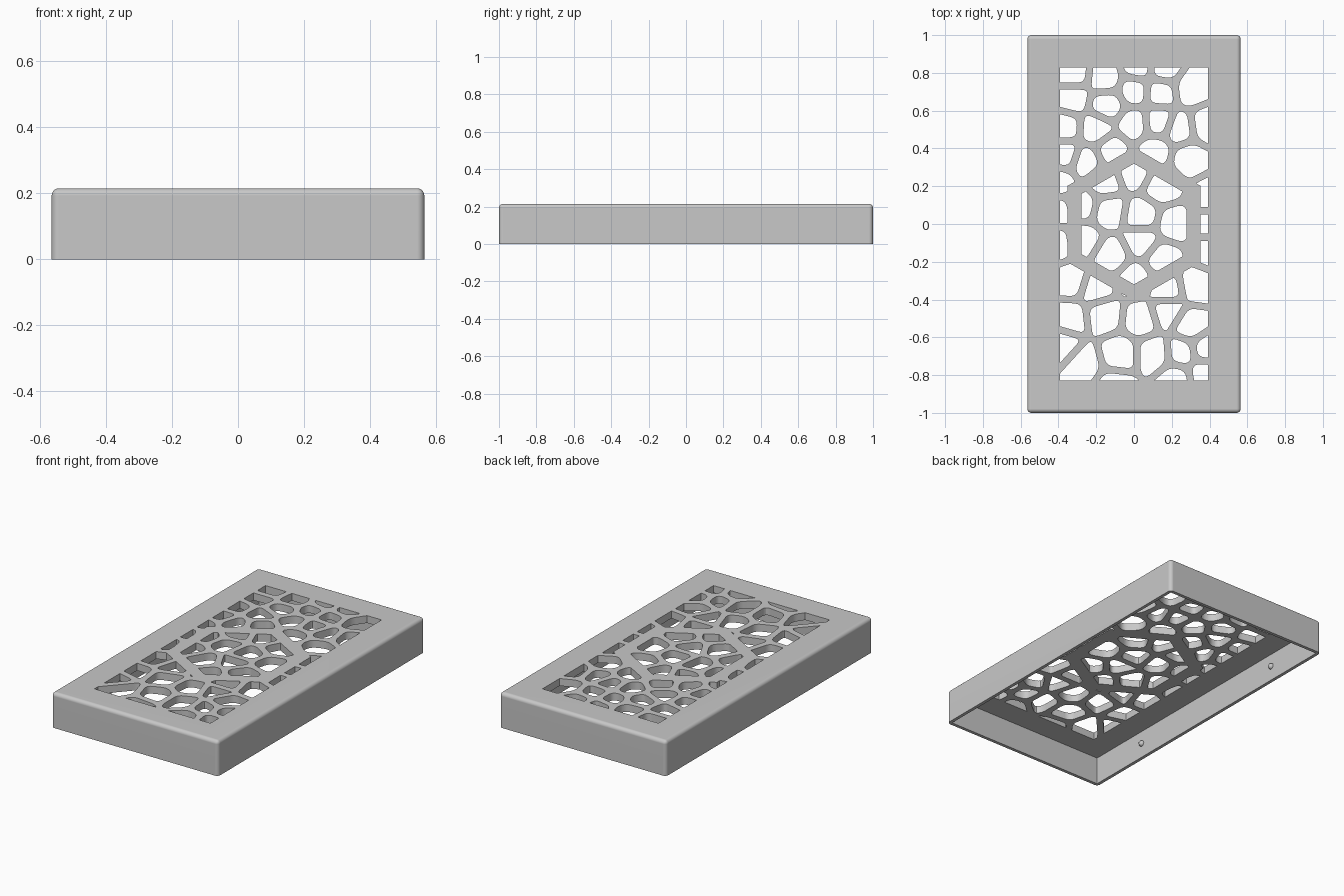
import bpy, bmesh, math
from mathutils import Vector

if "Cube" in bpy.data.objects:
    bpy.data.objects.remove(bpy.data.objects["Cube"], do_unlink=True)

WIDTH, LENGTH, HEIGHT = 1.13, 2.0, 0.215
WALL, TOP = 0.02, 0.045
WINDOW = Vector((0.393, 0.828))
STRUT = 0.019

grey = bpy.data.materials.new("plain_grey")
grey.use_nodes = True
grey.diffuse_color = (0.58, 0.58, 0.58, 1)
grey.node_tree.nodes["Principled BSDF"].inputs["Base Color"].default_value = grey.diffuse_color


def make_object(name, bm):
    bmesh.ops.recalc_face_normals(bm, faces=bm.faces)
    mesh = bpy.data.meshes.new(name)
    bm.to_mesh(mesh)
    bm.free()
    mesh.materials.append(grey)
    obj = bpy.data.objects.new(name, mesh)
    bpy.context.collection.objects.link(obj)
    return obj


def add_box(bm, sx, sy, z0, z1):
    verts = bmesh.ops.create_cube(bm, size=1)["verts"]
    for v in verts:
        v.co = Vector((v.co.x * sx, v.co.y * sy, z0 if v.co.z < 0 else z1))


def add_prism(bm, outline, z0, z1):
    base = bm.faces.new([bm.verts.new((p.x, p.y, z0)) for p in outline])
    top = bmesh.ops.extrude_face_region(bm, geom=[base])["geom"]
    moved = [g for g in top if isinstance(g, bmesh.types.BMVert)]
    bmesh.ops.translate(bm, verts=moved, vec=(0, 0, z1 - z0))


def subtract(target, cutter):
    """Cut one object from another and discard the cutter."""
    cutter.hide_render = True
    mod = target.modifiers.new("cut", "BOOLEAN")
    mod.operation, mod.solver, mod.object = "DIFFERENCE", "EXACT", cutter
    graph = bpy.context.evaluated_depsgraph_get()
    result = bpy.data.meshes.new_from_object(target.evaluated_get(graph))
    target.modifiers.clear()
    target.data = result
    bpy.data.objects.remove(cutter, do_unlink=True)


def clip(poly, point, normal):
    """Keep the part of a polygon behind a line."""
    out = []
    for a, b in zip(poly, poly[1:] + poly[:1]):
        da, db = (a - point).dot(normal), (b - point).dot(normal)
        if da <= 0:
            out.append(a)
        if da * db < 0:
            out.append(a.lerp(b, da / (da - db)))
    return out


def tidy(poly):
    return [p for i, p in enumerate(poly) if (p - poly[i - 1]).length > 0.002]


def round_corners(poly, reach=0.035, steps=4):
    out = []
    for i, p in enumerate(poly):
        ends = []
        for q in (poly[i - 1], poly[(i + 1) % len(poly)]):
            ends.append(p + (q - p).normalized() * min(reach, (q - p).length * 0.45))
        for k in range(steps + 1):
            t = k / steps
            out.append(ends[0].lerp(p, t).lerp(p.lerp(ends[1], t), t))
    return out


def area(poly):
    return abs(sum(a.cross(b) for a, b in zip(poly, poly[1:] + poly[:1]))) / 2


# Centres of the openings: upper field, middle, lower field
upper = [(-.33, .79), (-.15, .77), (.02, .83), (.16, .82), (.3, .72), (0, .71),
         (-.33, .67), (-.14, .63), (.14, .7), (-.37, .51), (-.2, .5), (0, .53),
         (.13, .54), (.24, .5), (.38, .52), (-.37, .37), (-.12, .39), (-.25, .33),
         (.11, .39), (.29, .35)]
middle = [(-.4, .22), (-.4, .07), (-.4, -.1), (.4, .14), (.4, 0), (.4, -.14),
          (-.16, .22), (-.14, .07), (-.27, .1), (-.27, -.08), (.15, .2), (.21, 0),
          (.04, .04), (0, .28), (-.12, -.17), (.04, -.09), (.15, -.18), (0, -.29)]
lower = [(-.33, -.3), (-.2, -.34), (-.34, -.5), (-.16, -.48), (.04, -.5), (.17, -.46),
         (.3, -.54), (.17, -.35), (.33, -.32), (-.38, -.64), (-.27, -.74), (-.08, -.69),
         (.11, -.69), (.25, -.68), (.38, -.66), (.22, -.82), (.37, -.79), (-.1, -.86)]
seeds = [Vector(p) for p in upper + middle + lower]

# Rounded cellular openings, trimmed flush with the rectangular window
bm = bmesh.new()
sides = [Vector(s) for s in ((1, 0), (-1, 0), (0, 1), (0, -1))]
for s in seeds:
    cell = [Vector((x, y)) for x, y in ((-.5, -.95), (.5, -.95), (.5, .95), (-.5, .95))]
    for other in seeds:
        if other is not s:
            n = (other - s).normalized()
            cell = clip(cell, (s + other) / 2 - n * STRUT, n)
    cell = tidy(cell)
    if len(cell) < 3:
        continue
    cell = round_corners(cell)
    for n in sides:
        cell = clip(cell, Vector((n.x * WINDOW.x, n.y * WINDOW.y)), n)
    cell = tidy(cell)
    if len(cell) > 2 and area(cell) > 0.0005:
        add_prism(bm, cell, 0.1, 0.3)
openings = make_object("openings_cutter", bm)

# Plain hexagonal band kept solid around the middle
def hexagon(radius):
    return [Vector((radius * math.sin(i * math.pi / 3), radius * math.cos(i * math.pi / 3)))
            for i in range(6)]

bm = bmesh.new()
rings = [[bm.verts.new((p.x, p.y, z)) for p in hexagon(r)]
         for r, z in ((0.405, 0), (0.405, 0.4), (0.32, 0.4), (0.32, 0))]
for a, b in zip(rings, rings[1:] + rings[:1]):
    for i in range(6):
        j = (i + 1) % 6
        bm.faces.new((a[i], a[j], b[j], b[i]))
subtract(openings, make_object("hexagon_keeper", bm))

# Lid: rounded box, hollow underneath, pierced on top
bm = bmesh.new()
add_box(bm, WIDTH, LENGTH, 0, HEIGHT)
edges = [e for e in bm.edges if max(v.co.z for v in e.verts) > 0.1]
bmesh.ops.bevel(bm, geom=edges, offset=0.022, segments=5, profile=0.5, affect="EDGES")
lid = make_object("lid", bm)

bm = bmesh.new()
add_box(bm, WIDTH - 2 * WALL, LENGTH - 2 * WALL, -0.1, HEIGHT - TOP)
subtract(lid, make_object("cavity_cutter", bm))
subtract(lid, openings)

# Snap bumps on the inner faces of the long walls
parts = [lid]
for side, sx in (("left", 1), ("right", -1)):
    for end, sy in (("front", -1), ("back", 1)):
        bm = bmesh.new()
        bmesh.ops.create_uvsphere(bm, u_segments=20, v_segments=12, radius=0.018)
        bump = make_object(f"snap_bump_{side}_{end}", bm)
        bump.location = (sx * (WIDTH / 2 - WALL), sy * 0.58, 0.09)
        parts.append(bump)

bpy.ops.object.select_all(action="DESELECT")
for obj in parts:
    obj.select_set(True)
bpy.context.view_layer.objects.active = lid
bpy.ops.object.shade_smooth_by_angle(angle=math.radians(30))
weighted = lid.modifiers.new("even_shading", "WEIGHTED_NORMAL")
weighted.keep_sharp = True
